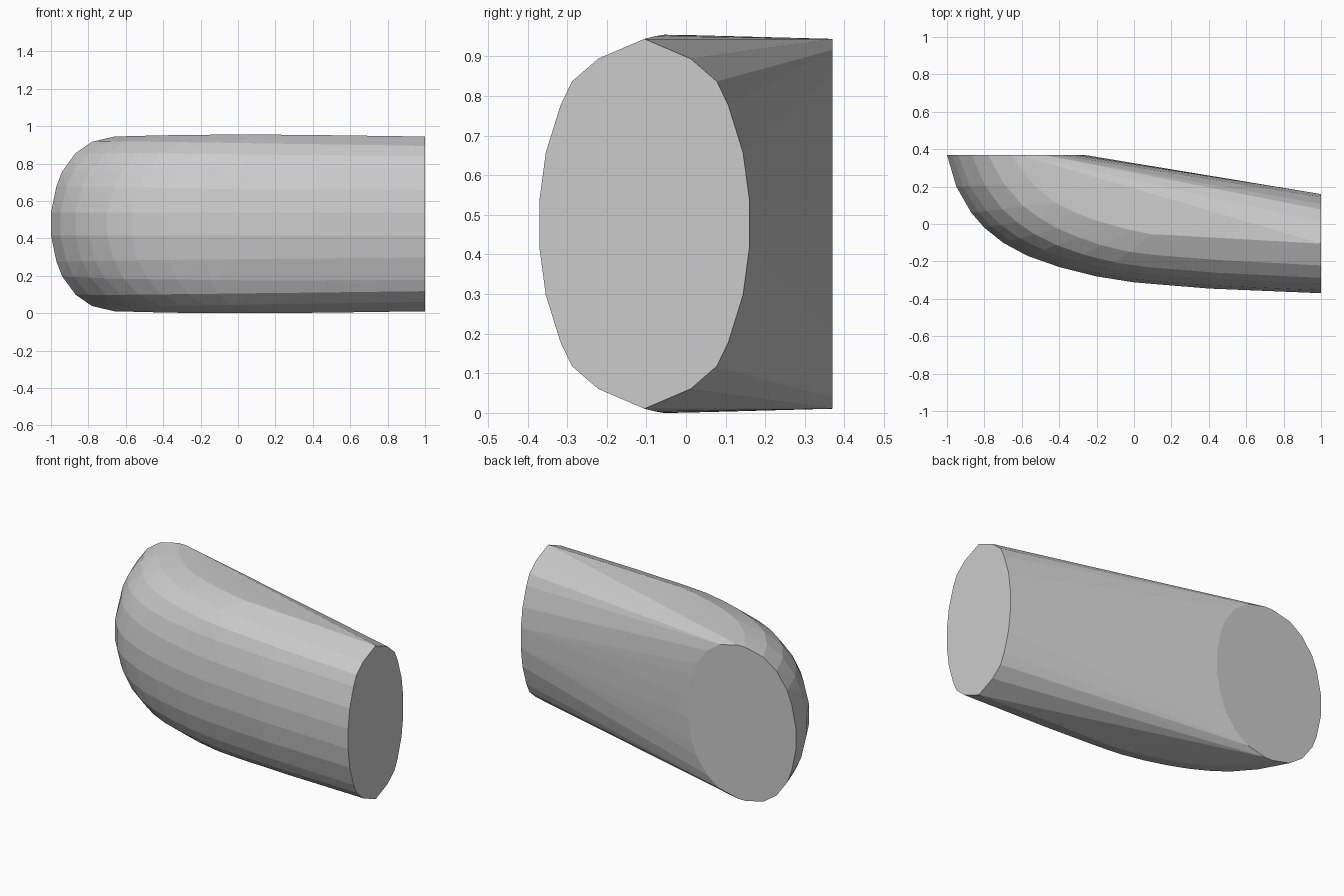
import bpy, bmesh

if "Cube" in bpy.data.objects:
    bpy.data.objects.remove(bpy.data.objects["Cube"])

MID = 0.4775

# Half cross-sections (across, height), normalised: straight end and bent end
END_A = [(0, 1), (.44, .893), (.69, .77), (.80, .64), (.94, .385), (1, .13)]
END_B = [(.07, 1), (.40, .94), (.64, .81), (.836, .60), (.92, .43), (1, .13)]

# Rings along the bend: outer x, outer y, crest x, crest y, half height
RINGS = [
    (-1.00, .37, -.635, .37, .467),
    (-.95, .20, -.52, .22, .470),
    (-.87, .06, -.40, .12, .473),
    (-.80, -.02, -.30, .07, .475),
    (-.70, -.10, -.20, .03, .476),
    (-.57, -.17, -.10, 0, .477),
    (-.40, -.23, 0, -.03, .477),
    (-.20, -.28, .10, -.05, .4775),
    (0, -.312, .20, -.055, .477),
    (.40, -.345, .50, -.075, .474),
    (1.00, -.37, 1.00, -.105, .467),
]

bm = bmesh.new()
last = len(RINGS) - 1
for i, (ox, oy, cx, cy, h) in enumerate(RINGS):
    t = i / last
    # Only the two open ends need the inner half; the hull bridges the rest
    sides = (1, -1) if i in (0, last) else (1,)
    for (a1, z1), (a2, z2) in zip(END_A, END_B):
        a = a1 * t + a2 * (1 - t)
        z = (z1 * t + z2 * (1 - t)) * h
        for s in sides:
            for up in (1, -1):
                bm.verts.new((cx + (ox - cx) * a * s, cy + (oy - cy) * a * s, MID + z * up))

# Wrap the rings in a taut skin
res = bmesh.ops.convex_hull(bm, input=bm.verts[:])
loose = [v for v in bm.verts if not v.link_faces]
bmesh.ops.delete(bm, geom=loose, context='VERTS')
bmesh.ops.dissolve_limit(bm, angle_limit=0.005, verts=bm.verts[:], edges=bm.edges[:])
bmesh.ops.recalc_face_normals(bm, faces=bm.faces[:])

mesh = bpy.data.meshes.new("elbow_hull")
bm.to_mesh(mesh)
bm.free()
bpy.context.collection.objects.link(bpy.data.objects.new("elbow_hull", mesh))
